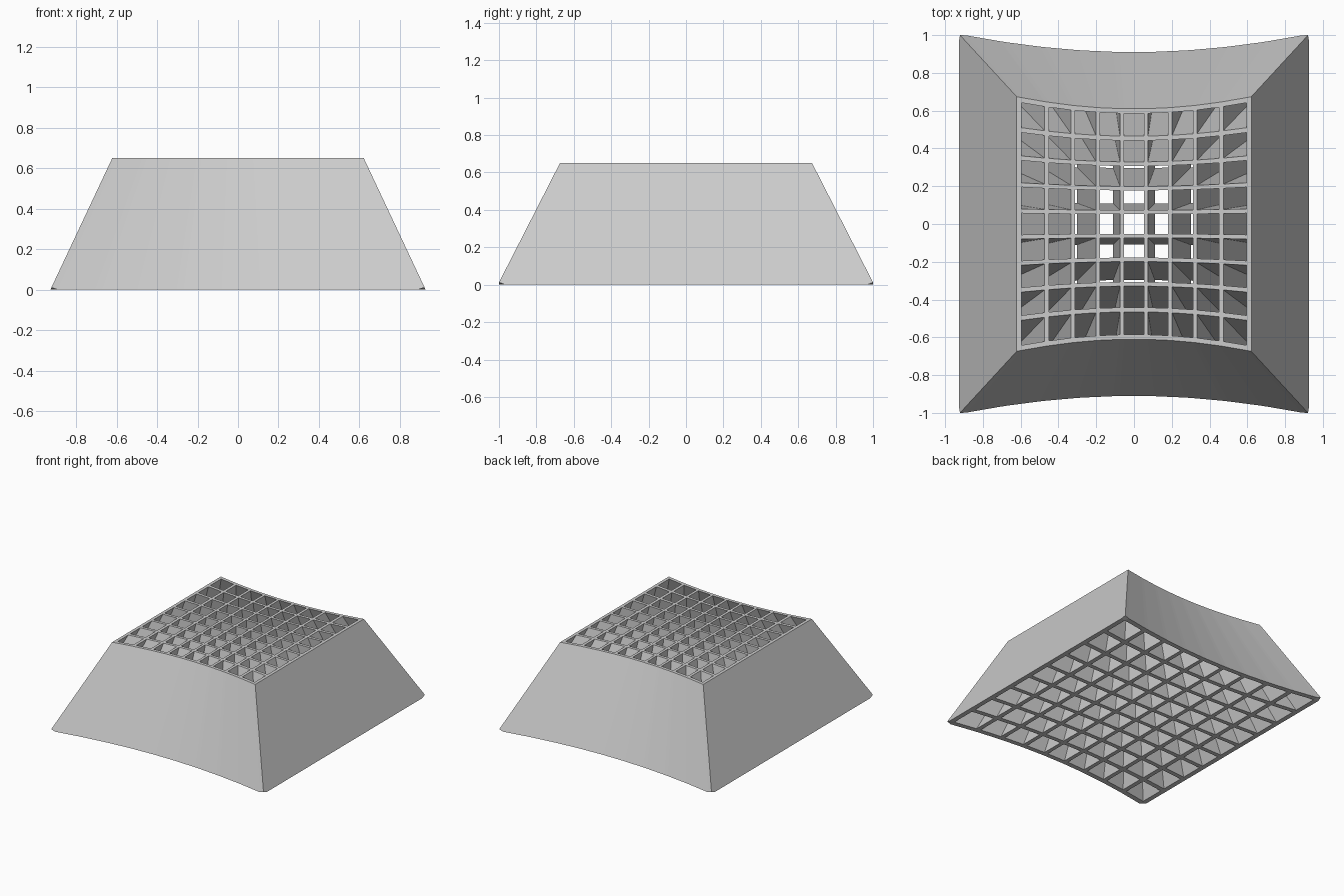
import bpy, bmesh, math

if "Cube" in bpy.data.objects:
    bpy.data.objects.remove(bpy.data.objects["Cube"])

N = 9                       # cells per direction
APEX = 1.97                 # height of the focal point the walls converge to
TOP = 0.65                  # block height
R = 2.384                   # spherical trim of the lowest corners
WALL = math.radians(0.9)    # angular wall thickness


def lines(half_deg):
    """Angles of both sides of every wall, at equal angular pitch."""
    half = math.radians(half_deg)
    pitch = (2 * half - WALL) / N
    out = []
    for i in range(N + 1):
        start = -half + i * pitch
        out += [start, start + WALL]
    return out


A = lines(25.2)             # across x
B = lines(24.8)             # across y


def point(a, b, top):
    x, y = math.tan(a), math.tan(b) / math.cos(a)
    depth = APEX - TOP if top else min(APEX, R / math.sqrt(x * x + y * y + 1))
    return (x * depth, y * depth, APEX - depth)


bm = bmesh.new()
low = [[bm.verts.new(point(a, b, False)) for b in B] for a in A]
high = [[bm.verts.new(point(a, b, True)) for b in B] for a in A]
M = len(A) - 1


def solid(i, j):
    """Even intervals are walls, odd/odd intervals are open channels."""
    return 0 <= i < M and 0 <= j < M and (i % 2 == 0 or j % 2 == 0)


# lattice: top and bottom rims plus every exposed channel and outer wall
for i in range(M):
    for j in range(M):
        if not solid(i, j):
            continue
        ring = [(i, j), (i + 1, j), (i + 1, j + 1), (i, j + 1)]
        bm.faces.new([high[p][q] for p, q in ring])
        bm.faces.new([low[p][q] for p, q in reversed(ring)])
        neighbours = [(i, j - 1), (i + 1, j), (i, j + 1), (i - 1, j)]
        for k, n in enumerate(neighbours):
            if not solid(*n):
                (p, q), (s, t) = ring[k], ring[(k + 1) % 4]
                bm.faces.new([low[p][q], low[s][t], high[s][t], high[p][q]])

loose = [v for v in bm.verts if not v.link_faces]
bmesh.ops.delete(bm, geom=loose, context='VERTS')
mesh = bpy.data.meshes.new("focused_grid_block")
bm.to_mesh(mesh)
bm.free()

grey = bpy.data.materials.new("light grey")
grey.diffuse_color = (0.6, 0.6, 0.6, 1)
grey.use_nodes = True
grey.node_tree.nodes["Principled BSDF"].inputs["Base Color"].default_value = grey.diffuse_color
mesh.materials.append(grey)
block = bpy.data.objects.new("focused_grid_block", mesh)
bpy.context.collection.objects.link(block)
